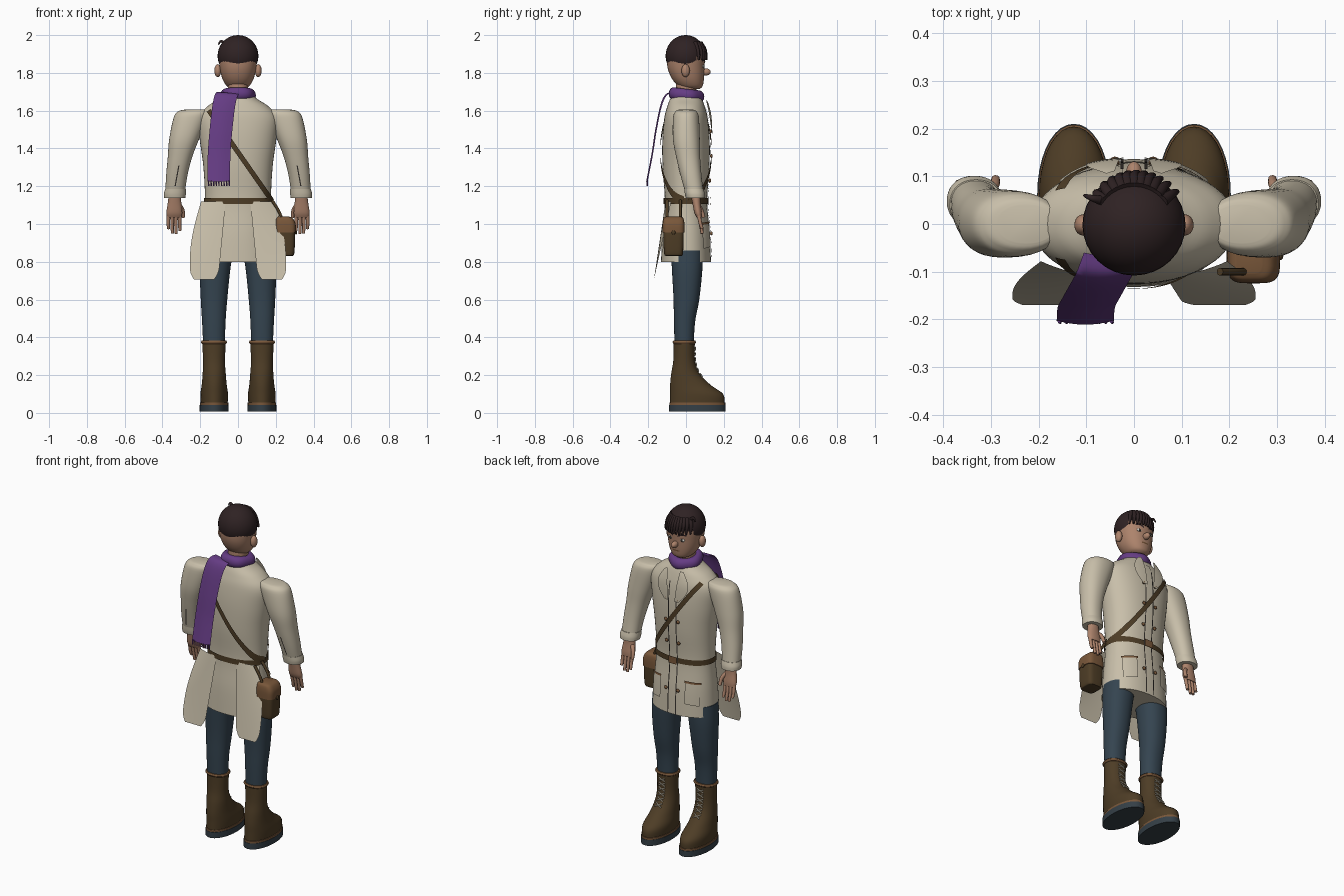
import bpy, bmesh, math
from mathutils import Vector

if "Cube" in bpy.data.objects:
    bpy.data.objects.remove(bpy.data.objects["Cube"])


def material(name, r, g, b):
    m = bpy.data.materials.new(name)
    m.use_nodes = True
    m.diffuse_color = (r, g, b, 1)
    m.node_tree.nodes["Principled BSDF"].inputs["Base Color"].default_value = (r, g, b, 1)
    return m


COAT = material("cream cloth", .58, .52, .40)
SCARF = material("purple wool", .13, .045, .23)
HAIR = material("dark brown hair", .028, .016, .017)
SKIN = material("skin", .42, .23, .15)
DENIM = material("slate denim", .035, .058, .08)
LEATHER = material("dark leather", .075, .046, .019)
TAN = material("tan leather", .19, .095, .042)
SOLE = material("grey rubber", .035, .05, .062)
WHITE = material("eye white", .7, .68, .62)
SEAM = material("dark seam", .035, .03, .026)


def finish(name, bm, mat, angle=40):
    bmesh.ops.recalc_face_normals(bm, faces=bm.faces)
    mesh = bpy.data.meshes.new(name)
    bm.to_mesh(mesh)
    bm.free()
    mesh.materials.append(mat)
    for poly in mesh.polygons:
        poly.use_smooth = True
    mesh.set_sharp_from_angle(angle=math.radians(angle))
    ob = bpy.data.objects.new(name, mesh)
    bpy.context.collection.objects.link(ob)
    return ob


def smooth(rows, steps=5):
    """Curve through rows of numbers."""
    out = []
    for i in range(len(rows) - 1):
        a, b, c, d = (Vector(rows[max(0, min(len(rows) - 1, i + k))]) for k in (-1, 0, 1, 2))
        for s in range(steps):
            t = s / steps
            out.append(b + (c - a) * t / 2 + (a * 2 - b * 5 + c * 4 - d) * t * t / 2
                       + (b * 3 - a - c * 3 + d) * t ** 3 / 2)
    return out + [Vector(rows[-1])]


def around(row, ang, p=2.2, off=0):
    """Point on a rounded section given as z, cx, cy, rx, ry."""
    z, cx, cy, rx, ry = row
    c, s = math.cos(ang), math.sin(ang)
    return (cx + math.copysign(abs(c) ** (2 / p), c) * (rx + off),
            cy + math.copysign(abs(s) ** (2 / p), s) * (ry + off), z)


def loft(name, rows, mat, p=2.2, n=36, steps=5):
    bm = bmesh.new()
    rings = [[bm.verts.new(around(r, math.tau * i / n, p)) for i in range(n)]
             for r in smooth(rows, steps)]
    for a, b in zip(rings, rings[1:]):
        for i in range(n):
            bm.faces.new((a[i], a[(i + 1) % n], b[(i + 1) % n], b[i]))
    bm.faces.new(rings[0])
    bm.faces.new(rings[-1])
    return finish(name, bm, mat)


def section(rows, z):
    pts = smooth(rows)
    for a, b in zip(pts, pts[1:]):
        if min(a[0], b[0]) <= z <= max(a[0], b[0]):
            return a.lerp(b, (z - a[0]) / (b[0] - a[0]))
    return pts[0] if abs(z - pts[0][0]) < abs(z - pts[-1][0]) else pts[-1]


def on(rows, x, z, side=1, off=.004, p=2.2):
    _, cx, cy, rx, ry = section(rows, z)
    f = min(1, abs(x - cx) / rx)
    return (x, cy + side * (ry * (1 - f ** p) ** (1 / p) + off), z)


def sheet(name, fn, nu, nv, thick, mat):
    """Thin cloth or leather piece from a function of u and v."""
    bm = bmesh.new()
    g = [[bm.verts.new(fn(u / nu, v / nv)) for v in range(nv + 1)] for u in range(nu + 1)]
    for u in range(nu):
        for v in range(nv):
            bm.faces.new((g[u][v], g[u + 1][v], g[u + 1][v + 1], g[u][v + 1]))
    bmesh.ops.solidify(bm, geom=bm.faces[:], thickness=thick)
    return finish(name, bm, mat)


def ball(name, loc, size, mat, keep=None):
    bm = bmesh.new()
    bmesh.ops.create_uvsphere(bm, u_segments=32, v_segments=20, radius=1)
    for v in bm.verts:
        v.co = Vector(a * b for a, b in zip(v.co, size)) + Vector(loc)
    if keep:
        bmesh.ops.delete(bm, geom=[v for v in bm.verts if not keep(v.co)], context="VERTS")
    return finish(name, bm, mat)


def tube(name, pts, radius, mat, tip=1):
    cu = bpy.data.curves.new(name, "CURVE")
    cu.dimensions, cu.bevel_depth, cu.bevel_resolution, cu.use_fill_caps = "3D", radius, 3, True
    sp = cu.splines.new("POLY")
    path = smooth(pts, 4)
    sp.points.add(len(path) - 1)
    for i, co in enumerate(path):
        sp.points[i].co = (*co, 1)
        sp.points[i].radius = 1 + (tip - 1) * i / (len(path) - 1)
    cu.materials.append(mat)
    ob = bpy.data.objects.new(name, cu)
    bpy.context.collection.objects.link(ob)


# Coat body with hem
torso = [(.8, 0, 0, .195, .132), (.95, 0, 0, .187, .126), (1.12, 0, 0, .175, .112),
         (1.3, 0, 0, .183, .124), (1.45, 0, 0, .203, .125), (1.56, 0, 0, .21, .115),
         (1.62, 0, 0, .165, .1), (1.66, 0, 0, .105, .085), (1.69, 0, 0, .07, .065)]
loft("coat_body", torso, COAT, n=48)

# Front placket, buttons and lapels
sheet("coat_placket", lambda u, v: on(torso, (u - .5) * .05, .805 + v * .82), 4, 30, .004, COAT)
for s in (-1, 1):
    sheet("placket_seam", lambda u, v: on(torso, s * .025 + (u - .5) * .006, .805 + v * .78, 1, .006),
          1, 30, .003, SEAM)
    for z in (.95, 1.23, 1.36, 1.49):
        ball("coat_button", on(torso, s * .04, z, 1, .01), (.01, .007, .01), TAN)
    sheet("coat_lapel", lambda u, v: on(torso, s * (.02 + .02 * v + u * .07 * math.sin(math.pi * (.12 + .8 * v))),
                                        1.48 + v * .175, 1, .016 + .012 * v), 6, 12, .008, COAT)

    # Front pockets
    sheet("coat_pocket", lambda u, v: on(torso, s * (.08 + .075 * u), .88 + .13 * v - .01 * u, 1, .01),
          6, 6, .008, COAT)
    sheet("pocket_edge", lambda u, v: on(torso, s * (.077 + .081 * u), 1.004 + .012 * v - .01 * u, 1, .013),
          6, 1, .004, TAN)

    # Flared back panels of the coat
    def panel(u, v):
        inner, outer = .065 + .04 * v, .195 + .06 * math.sin(min(1, v * 1.3) * math.pi / 2)
        w = 1 - .3 * max(0, (v - .85) / .15) ** 2
        x = (inner + outer) / 2 + (u - .5) * (outer - inner) * w
        return (s * x, -.108 - .062 * v + .03 * u * u * (1 - v), 1.12 - .415 * v)
    sheet("coat_tail", panel, 10, 24, .008, COAT)

    # Sleeve, cuff and hand
    sleeve = [(1.605, .225 * s, 0, .06, .04), (1.597, .235 * s, 0, .08, .055), (1.565, .25 * s, 0, .09, .068),
              (1.45, .285 * s, .002, .079, .071), (1.35, .308 * s, .012, .064, .063),
              (1.25, .325 * s, .028, .056, .055), (1.15, .334 * s, .048, .051, .047)]
    loft("sleeve", sleeve, COAT)
    loft("cuff", [(1.185, .331 * s, .042, .055, .051), (1.16, .334 * s, .047, .058, .053),
                  (1.138, .335 * s, .05, .056, .051)], COAT)
    sheet("sleeve_slit", lambda u, v: on(sleeve, s * (.33 + .006 * u - .02 * v), 1.2 + .11 * v, -1, .002),
          1, 8, .003, SEAM)
    loft("palm", [(1.15, .335 * s, .052, .032, .026), (1.11, .336 * s, .056, .036, .022),
                  (1.06, .337 * s, .064, .042, .02), (1.035, .337 * s, .07, .038, .014)], SKIN, n=20)
    for i, low in enumerate((.965, .948, .95, .975)):
        x = s * (.307 + .02 * i)
        tube("finger", [(x, .067, 1.05), (x + s * .002, .077, 1.0), (x, .086, low)], .0105, SKIN, .75)
    tube("thumb", [(.315 * s, .06, 1.105), (.294 * s, .08, 1.075), (.29 * s, .094, 1.035)], .013, SKIN, .7)

    # Trouser legs
    loft("trouser_leg", [(.86, .11 * s, .005, .085, .085), (.75, .122 * s, .006, .08, .08),
                         (.6, .127 * s, .002, .07, .068), (.48, .128 * s, -.008, .062, .056),
                         (.35, .127 * s, -.01, .057, .05)], DENIM)

    # Boots with welt, sole, rim and laces
    boot = [(.05, .126 * s, .06, .071, .144), (.1, .126 * s, .056, .073, .14), (.15, .126 * s, .022, .066, .106),
            (.21, .126 * s, -.004, .061, .074), (.28, .127 * s, -.01, .058, .057), (.38, .127 * s, -.009, .063, .056)]
    loft("boot", boot, LEATHER, p=2.05)
    for part, a, b, grow, mat in (("boot_sole", .008, .043, .004, SOLE), ("boot_welt", .043, .055, .002, TAN)):
        loft(part, [(z, .126 * s, .06, .073 + grow, .146 + grow) for z in (a, b)], mat, p=2.05, steps=1)
    loft("boot_rim", [(.366, .127 * s, -.009, .064, .057), (.374, .127 * s, -.009, .069, .062),
                      (.382, .127 * s, -.009, .065, .058)], TAN)
    for i in range(6):
        z = .2 + .028 * i
        for d in (-1, 1):
            tube("boot_lace", [on(boot, s * .127 + k * .02, z + d * k * .009, 1, .004) for k in (-1, 0, 1)],
                 .0035, COAT)

# Belt and buckle
sheet("belt", lambda u, v: around(section(torso, 1.105 + .032 * v), u * math.tau, 2.2, .006), 48, 2, .008, LEATHER)
sheet("belt_buckle", lambda u, v: on(torso, (u - .5) * .055, 1.1 + .042 * v, 1, .016), 4, 2, .006, TAN)

# Shoulder strap across front and back
for side, label in ((1, "front"), (-1, "back")):
    def strap(u, v):
        x, w = -.155 + .335 * u, (v - .5) * .026
        return on(torso, x + w * .82, 1.38 - 1.43 * x + w * .57, side, .01)
    sheet(label + "_strap", strap, 30, 2, .008, LEATHER)

# Side satchel
bag = [(.832, .25, -.066, .035, .04), (.845, .25, -.066, .048, .05), (.95, .25, -.066, .052, .054),
       (1.02, .248, -.066, .046, .05)]
loft("satchel", bag, LEATHER, p=4)
loft("satchel_lid", [(.955, .25, -.066, .056, .058), (1.0, .25, -.066, .055, .058),
                     (1.03, .245, -.066, .045, .052), (1.04, .24, -.066, .028, .038)], TAN, p=4)
ball("satchel_clasp", (.307, -.066, .955), (.006, .01, .012), LEATHER)
for y in (-.1, -.03):
    tube("satchel_hanger", [(.235, y, 1.02), (.215, y, 1.07), (.18, y, 1.125)], .008, LEATHER)

# Scarf wrap, hanging end and fringe
bm = bmesh.new()
for i in range(40):
    for j in range(14):
        a, b = math.tau * i / 40, math.tau * j / 14
        r = .066 + (.028 + .003 * math.sin(a * 5)) * math.cos(b)
        bm.verts.new((r * math.cos(a), r * math.sin(a), 1.682 + .034 * math.sin(b) - .008 * math.sin(a)))
bm.verts.ensure_lookup_table()
for i in range(40):
    for j in range(14):
        k, m = (i + 1) % 40 * 14, (j + 1) % 14
        bm.faces.new([bm.verts[q] for q in (i * 14 + j, k + j, k + m, i * 14 + m)])
finish("scarf_wrap", bm, SCARF)
drape = smooth([(-.045, -.06, 1.7), (-.06, -.1, 1.69), (-.075, -.128, 1.63), (-.09, -.155, 1.5),
                (-.1, -.175, 1.37), (-.102, -.203, 1.225)], 6)


def hang(u, v):
    c = drape[round(v * (len(drape) - 1))]
    return (c.x + (u - .5) * .12, c.y - .008 * math.sin(u * math.pi), c.z - .01 * u * (1 - v))


sheet("scarf_end", hang, 8, len(drape) - 1, .011, SCARF)
for i in range(9):
    x = -.157 + .0137 * i
    tube("scarf_fringe", [(x, -.204, 1.23), (x + .002, -.206, 1.202)], .0035, SCARF)

# Neck, head, ears and face
loft("neck", [(1.66, 0, 0, .055, .055), (1.76, 0, .002, .052, .055)], SKIN)
head = [(1.715, 0, .032, .035, .04), (1.73, 0, .024, .06, .064), (1.77, 0, .01, .083, .085),
        (1.83, 0, 0, .097, .098), (1.9, 0, 0, .1, .098), (1.96, 0, 0, .07, .07), (1.985, 0, 0, .03, .03)]
loft("head", head, SKIN)
ball("nose", (0, .105, 1.805), (.017, .026, .019), SKIN)
sheet("mouth", lambda u, v: on(head, (u - .5) * .045, 1.762 + .008 * v, 1, .001), 8, 1, .003, TAN)
for s in (-1, 1):
    ball("ear", (s * .107, -.002, 1.812), (.018, .022, .034), SKIN)
    ball("eye", on(head, s * .038, 1.835, 1, -.002), (.017, .006, .009), WHITE)
    ball("pupil", on(head, s * .038, 1.835, 1, .002), (.008, .004, .008), SEAM)
    sheet("eyebrow", lambda u, v: on(head, s * (.016 + .046 * u), 1.853 + .009 * v + .01 * math.sin(u * 2.4), 1, .003),
          8, 1, .005, HAIR)

# Hair cap, fringe locks and a stray tuft
ball("hair", (0, -.002, 1.89), (.108, .106, .11), HAIR,
     lambda c: c.z > 1.812 + .065 * max(0, min(1, (c.y - .015) / .06)))
for i in range(11):
    x = -.082 + .0164 * i
    y = math.sqrt(.104 ** 2 - x * x)
    tube("fringe_lock", [(x * .7, y * .72, 1.958), (x * .95, y * .97, 1.92), (x + .008, y + .004, 1.868)],
         .015, HAIR, .35)
tube("hair_tuft", [(-.07, .05, 1.955), (-.09, .055, 1.968), (-.104, .06, 1.95)], .01, HAIR, .3)
